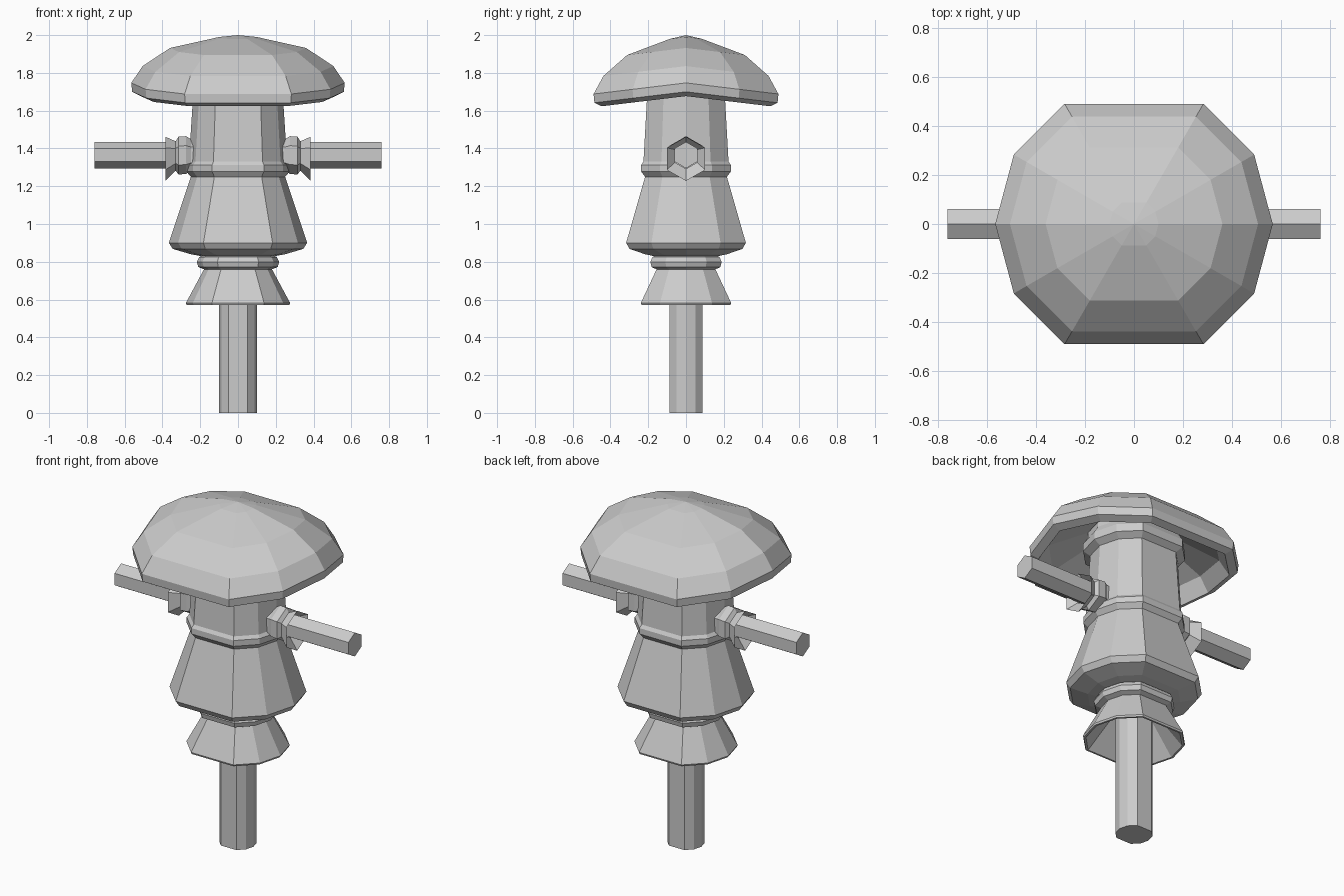
import bpy, bmesh
from math import sin, cos, radians

if "Cube" in bpy.data.objects:
    bpy.data.objects.remove(bpy.data.objects["Cube"])

# Ten-sided section: a 12-gon with its front and back corners removed
TEN = [radians(a) for a in range(0, 360, 30) if a not in (90, 270)]
SIX = [radians(a) for a in range(0, 360, 60)]


def loft(name, rings, cap_start=False, cap_end=False):
    """Skin a list of point rings; a one-point ring closes to a tip."""
    bm = bmesh.new()
    loops = [[bm.verts.new(p) for p in ring] for ring in rings]
    for a, b in zip(loops, loops[1:]):
        n = max(len(a), len(b))
        for i in range(n):
            j = (i + 1) % n
            if len(a) == 1:
                bm.faces.new((a[0], b[j], b[i]))
            elif len(b) == 1:
                bm.faces.new((a[i], a[j], b[0]))
            else:
                bm.faces.new((a[i], a[j], b[j], b[i]))
    if cap_start:
        bm.faces.new(loops[0])
    if cap_end:
        bm.faces.new(loops[-1])
    bmesh.ops.recalc_face_normals(bm, faces=bm.faces)
    mesh = bpy.data.meshes.new(name)
    bm.to_mesh(mesh)
    bm.free()
    ob = bpy.data.objects.new(name, mesh)
    bpy.context.collection.objects.link(ob)
    return ob


def upright(name, profile, droop=0.0, **caps):
    """Turn an (r, z) profile; droop lowers points towards front and back."""
    rings = []
    for r, z in profile:
        if r == 0:
            rings.append([(0, 0, z)])
        else:
            rings.append([(r * cos(a), r * sin(a), z - droop * abs(r * sin(a))) for a in TEN])
    return loft(name, rings, **caps)


def sideways(name, side, profile, **caps):
    """Hexagonal section along x from (x, r, centre z) entries."""
    rings = [[(side * x, r * sin(a), zc + r * cos(a)) for a in SIX] for x, r, zc in profile]
    return loft(name, rings, **caps)


# Pole
upright("pole", [(0.10, 0), (0.10, 0.80)], cap_start=True, cap_end=True)

# Flared hollow skirt with its rolled collar
upright("lower_skirt", [(0.11, 0.76), (0.26, 0.572), (0.272, 0.572), (0.276, 0.582),
                        (0.18, 0.76), (0.21, 0.772), (0.218, 0.80), (0.205, 0.825),
                        (0.17, 0.84)])

# Coat, belt and upper column with a flared neck under the hat
upright("body", [(0.17, 0.825), (0.25, 0.84), (0.345, 0.868), (0.366, 0.90),
                 (0.25, 1.25), (0.274, 1.278), (0.274, 1.312), (0.26, 1.33),
                 (0.237, 1.69), (0.275, 1.715), (0.275, 1.76), (0.25, 1.80), (0.25, 1.83)],
        cap_start=True, cap_end=True)

# Drooping hat with a thick rim and hollow underside
upright("hat", [(0, 2.0), (0.10, 1.99), (0.36, 1.932), (0.505, 1.836), (0.565, 1.747),
                (0.56, 1.70), (0.515, 1.677), (0.46, 1.76), (0.24, 1.85)],
        droop=0.12, cap_end=True)

# Stick arms and flared cuffs
for side, label in ((-1, "left"), (1, "right")):
    sideways("arm_" + label, side, [(0.20, 0.07, 1.365), (0.76, 0.07, 1.365)],
             cap_start=True, cap_end=True)
    sideways("cuff_" + label, side,
             [(0.20, 0.085, 1.365), (0.25, 0.085, 1.365), (0.275, 0.10, 1.365),
              (0.315, 0.10, 1.362), (0.33, 0.078, 1.36), (0.385, 0.117, 1.345),
              (0.34, 0.068, 1.36)])
